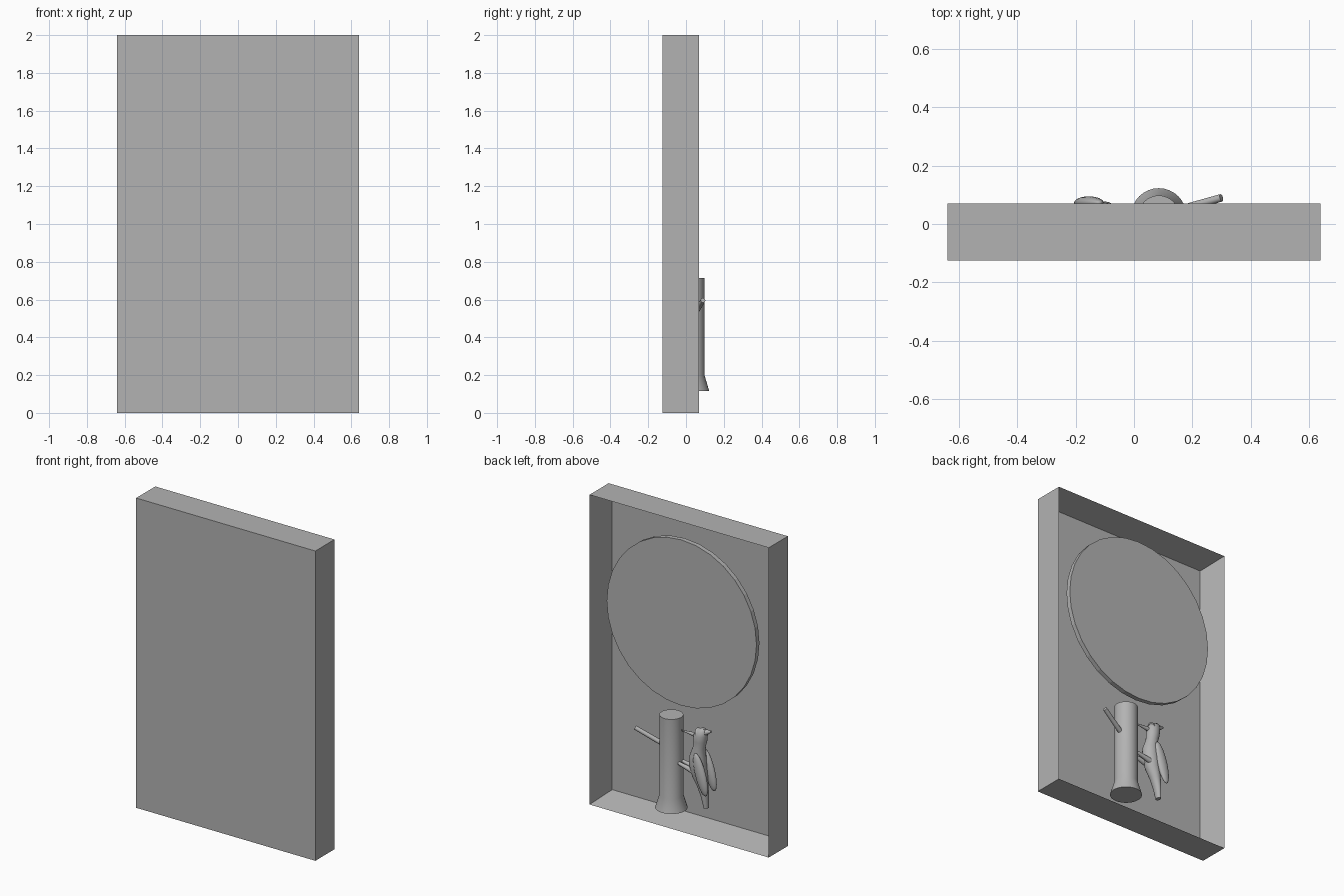
import bpy, bmesh
from math import cos, sin, pi, radians
from mathutils import Vector, Matrix

if "Cube" in bpy.data.objects:
    bpy.data.objects.remove(bpy.data.objects["Cube"])

grey = bpy.data.materials.new("plain_grey")
grey.use_nodes = True
GREY = (0.45, 0.45, 0.45, 1)
grey.diffuse_color = GREY
grey.node_tree.nodes["Principled BSDF"].inputs["Base Color"].default_value = GREY

MID_Y = 0.028   # depth of the trunk and bird centre line


def finish(name, bm, smooth=None):
    bmesh.ops.recalc_face_normals(bm, faces=bm.faces)
    mesh = bpy.data.meshes.new(name)
    bm.to_mesh(mesh)
    bm.free()
    mesh.materials.append(grey)
    ob = bpy.data.objects.new(name, mesh)
    bpy.context.collection.objects.link(ob)
    if smooth:
        bpy.ops.object.select_all(action='DESELECT')
        ob.select_set(True)
        bpy.context.view_layer.objects.active = ob
        bpy.ops.object.shade_smooth_by_angle(angle=radians(smooth))
    return ob


def loft(name, rings, sides=20, smooth=50):
    """Skin horizontal ellipses given as (x, z, half_x, half_y)."""
    bm = bmesh.new()
    loops = [[bm.verts.new((x + rx * cos(2 * pi * i / sides),
                            MID_Y + ry * sin(2 * pi * i / sides), z))
              for i in range(sides)] for x, z, rx, ry in rings]
    for a, b in zip(loops, loops[1:]):
        for i in range(sides):
            j = (i + 1) % sides
            bm.faces.new((a[i], a[j], b[j], b[i]))
    bm.faces.new(loops[0])
    bm.faces.new(loops[-1])
    return finish(name, bm, smooth)


def rod(name, start, end, r1, r2, sides=12):
    a, b = Vector(start), Vector(end)
    bm = bmesh.new()
    turn = (b - a).to_track_quat('Z', 'Y').to_matrix().to_4x4()
    bmesh.ops.create_cone(bm, cap_ends=True, segments=sides, radius1=r1, radius2=r2,
                          depth=(b - a).length,
                          matrix=Matrix.Translation((a + b) / 2) @ turn)
    return finish(name, bm, 40)


def ellipsoid(name, centre, size, tilt=0):
    bm = bmesh.new()
    bmesh.ops.create_uvsphere(bm, u_segments=20, v_segments=12, radius=1,
                              matrix=Matrix.Translation(centre)
                              @ Matrix.Rotation(radians(tilt), 4, 'Y')
                              @ Matrix.Diagonal((*size, 1)))
    return finish(name, bm, 60)


# Shallow tray, open at the back
bm = bmesh.new()
bmesh.ops.create_cube(bm, size=1, matrix=Matrix.Translation((0, -0.0275, 1))
                      @ Matrix.Diagonal((1.28, 0.195, 2, 1)))
bm.faces.ensure_lookup_table()
back = max(bm.faces, key=lambda f: f.calc_center_median().y)
bmesh.ops.inset_region(bm, faces=[back], thickness=0.058)
bmesh.ops.translate(bm, verts=back.verts, vec=(0, -0.173, 0))
finish("tray_frame", bm)

# Large floating moon disc
bm = bmesh.new()
bmesh.ops.create_cone(bm, cap_ends=True, segments=32, radius1=0.535, radius2=0.535,
                      depth=0.03, matrix=Matrix.Translation((0, 0.03, 1.335))
                      @ Matrix.Rotation(pi / 2, 4, 'X'))
finish("moon_disc", bm)

# Tree trunk with flared foot, and a side branch
loft("tree_trunk", [(0.085, 0.115, 0.095, 0.095), (0.085, 0.2, 0.07, 0.07),
                    (0.085, 0.714, 0.07, 0.07)], sides=32, smooth=40)
rod("branch", (0.1, 0.032, 0.5), (0.3, 0.09, 0.596), 0.015, 0.013)

# Bird body from tail to crown
loft("bird_body", [
    (-0.165, 0.18, 0.014, 0.02), (-0.155, 0.25, 0.022, 0.028),
    (-0.14, 0.31, 0.033, 0.034), (-0.12, 0.37, 0.047, 0.044),
    (-0.105, 0.44, 0.054, 0.05), (-0.105, 0.5, 0.05, 0.046),
    (-0.115, 0.56, 0.038, 0.036), (-0.122, 0.6, 0.042, 0.038),
    (-0.125, 0.64, 0.043, 0.038), (-0.135, 0.67, 0.034, 0.028),
    (-0.145, 0.685, 0.016, 0.012)])

# Crest and beak
rod("bird_crest", (-0.11, MID_Y, 0.645), (-0.2, MID_Y, 0.68), 0.034, 0.006, 16)
rod("bird_beak", (-0.09, MID_Y, 0.628), (0.012, MID_Y, 0.632), 0.014, 0.003)

# Paired wings and feet
for side, word in ((1, "left"), (-1, "right")):
    ellipsoid(word + "_wing", (-0.155, MID_Y + side * 0.045, 0.405),
              (0.036, 0.022, 0.135), 16)
    rod(word + "_foot", (-0.09, MID_Y + side * 0.02, 0.4),
        (0.018, MID_Y + side * 0.02, 0.425), 0.018, 0.01)
